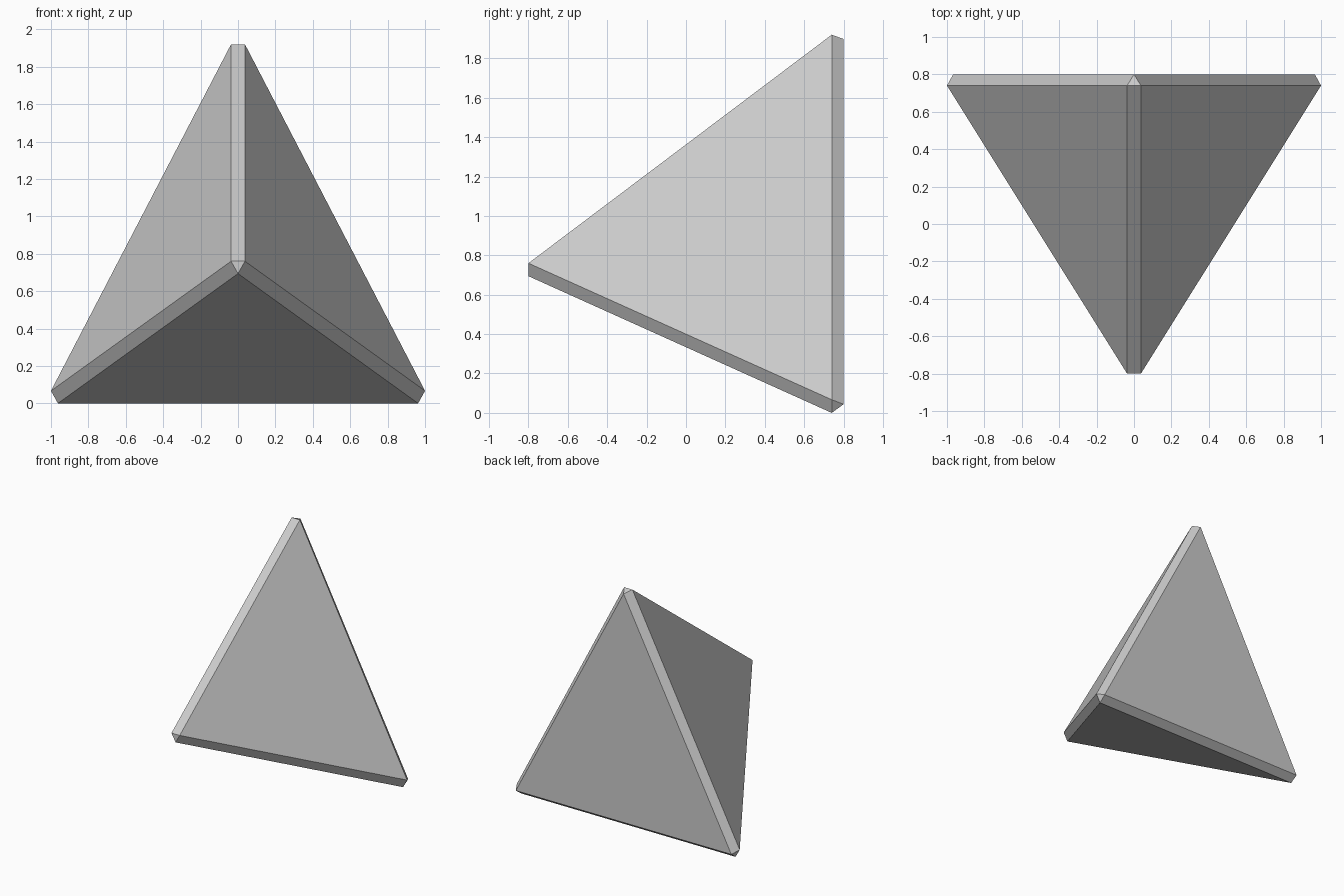
import bpy
import bmesh

cube = bpy.data.objects.get("Cube")
if cube:
    bpy.data.objects.remove(cube, do_unlink=True)

# Single flat grey
grey = bpy.data.materials.new("light_grey")
grey.use_nodes = True
colour = (0.6, 0.6, 0.6, 1)
grey.diffuse_color = colour
grey.node_tree.nodes["Principled BSDF"].inputs["Base Color"].default_value = colour

# Corners of the three distinct main faces; the side face is mirrored
side_face = [(0.037, -0.8, 0.76), (0.037, 0.74, 1.92), (1, 0.74, 0.067)]
bottom_face = [(0, -0.8, 0.694), (0.963, 0.74, 0)]
back_face = [(0, 0.8, 1.898), (0.967, 0.8, 0.044)]

# Hull over the separated faces gives the chamfered edges and corners
bm = bmesh.new()
for x, y, z in side_face + bottom_face + back_face:
    for sx in {x, -x}:
        bm.verts.new((sx, y, z))
bmesh.ops.convex_hull(bm, input=bm.verts)
bmesh.ops.dissolve_limit(bm, angle_limit=0.12, verts=bm.verts, edges=bm.edges)
bmesh.ops.recalc_face_normals(bm, faces=bm.faces)

mesh = bpy.data.meshes.new("chamfered_tetrahedron")
bm.to_mesh(mesh)
bm.free()
mesh.materials.append(grey)
body = bpy.data.objects.new("chamfered_tetrahedron", mesh)
bpy.context.collection.objects.link(body)
